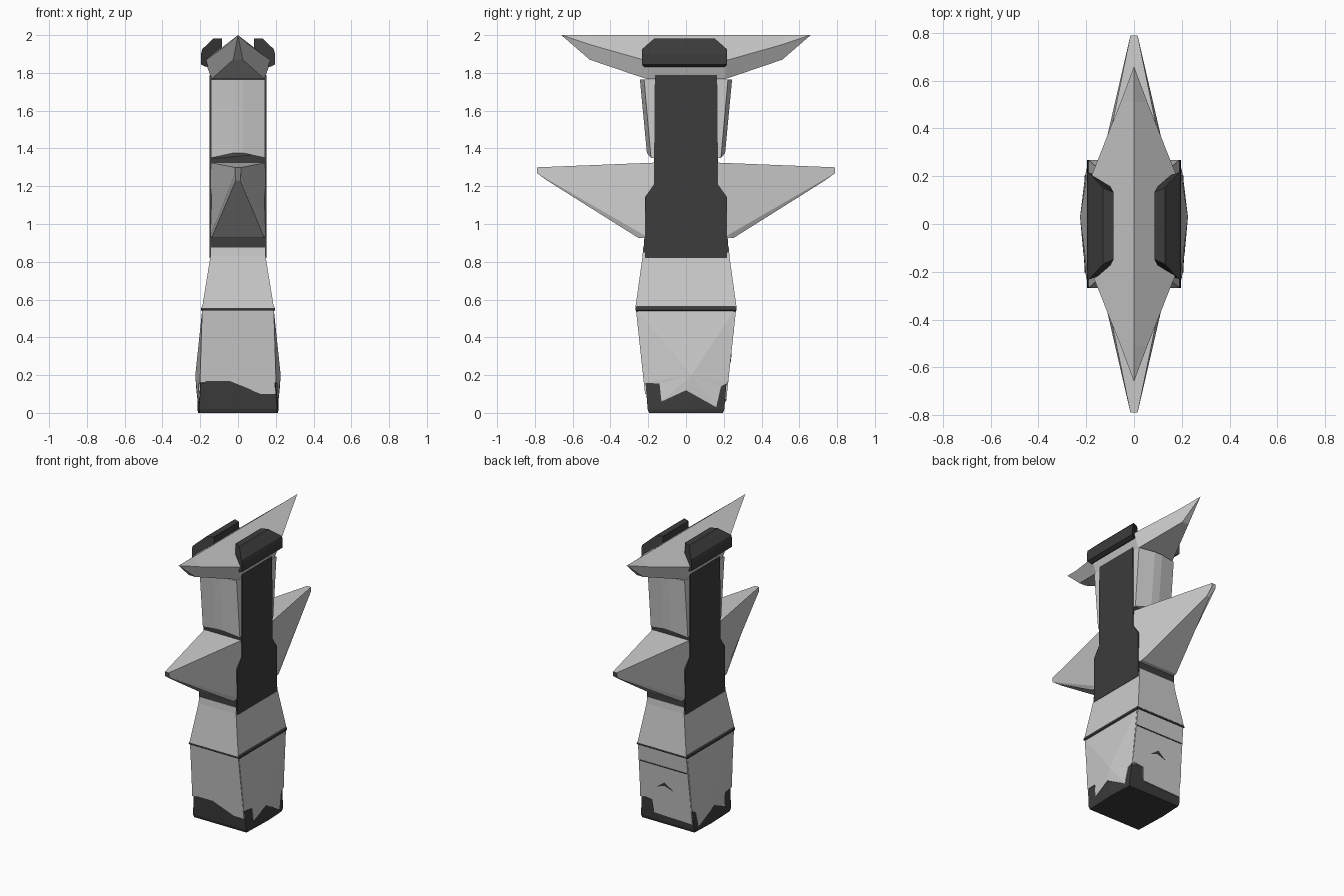
import bpy, bmesh
from mathutils import Vector

if "Cube" in bpy.data.objects:
    bpy.data.objects.remove(bpy.data.objects["Cube"])

dark = bpy.data.materials.new("dark_metal")
dark.diffuse_color = (0.045, 0.045, 0.045, 1)
dark.use_nodes = True
dark.node_tree.nodes["Principled BSDF"].inputs["Base Color"].default_value = dark.diffuse_color


def finish(name, bm, mat=None):
    bmesh.ops.recalc_face_normals(bm, faces=bm.faces)
    me = bpy.data.meshes.new(name)
    bm.to_mesh(me)
    bm.free()
    ob = bpy.data.objects.new(name, me)
    bpy.context.collection.objects.link(ob)
    if mat:
        me.materials.append(mat)
    return ob


def loft(name, rings, mat=None):
    """Closed skin through equal-length rings, capped at both ends."""
    bm = bmesh.new()
    vs = [[bm.verts.new(p) for p in r] for r in rings]
    n = len(rings[0])
    for a, b in zip(vs, vs[1:]):
        for i in range(n):
            j = (i + 1) % n
            bm.faces.new((a[i], a[j], b[j], b[i]))
    bm.faces.new(vs[0])
    bm.faces.new(vs[-1])
    bmesh.ops.remove_doubles(bm, verts=bm.verts, dist=0.0005)
    return finish(name, bm, mat)


def panel(name, outline, centre, inward, mat=None):
    """Thin faceted plate fanned around a centre point."""
    bm = bmesh.new()
    rims = []
    for off in (Vector((0, 0, 0)), Vector(inward)):
        rim = [bm.verts.new(Vector(p) + off) for p in outline]
        c = bm.verts.new(Vector(centre) + off)
        for i in range(len(rim)):
            bm.faces.new((rim[i - 1], rim[i], c))
        rims.append(rim)
    a, b = rims
    for i in range(len(a)):
        bm.faces.new((a[i - 1], a[i], b[i], b[i - 1]))
    return finish(name, bm, mat)


def rect(x, y, z):
    return [(-x, -y, z), (x, -y, z), (x, y, z), (-x, y, z)]


def hexa(x, y, bulge, z):
    return [(-x, -y, z), (x, -y, z), (x + bulge, 0.03, z),
            (x, y, z), (-x, y, z), (-x - bulge, 0.03, z)]


# Lower block: dark core with light plates
loft("base_core", [hexa(0.203, 0.196, 0.008, 0), hexa(0.207, 0.203, 0.008, 0.02),
                   hexa(0.196, 0.215, 0.018, 0.17),
                   hexa(0.18, 0.252, 0.0, 0.545)], dark)
side = [(-0.258, 0.545), (-0.222, 0.16), (-0.14, 0.155), (-0.13, 0.06), (0, 0.12),
        (0.16, 0.03), (0.185, 0.14), (0.222, 0.16), (0.255, 0.545)]
for s, tag in ((1, "right"), (-1, "left")):
    pts = []
    for y, z in side:
        edge = 0.206 - 0.03 * z
        bulge = 0.018 * max(0, 1 - abs(y) / 0.22) * (z < 0.3)
        pts.append((s * (edge + bulge), y, z))
    panel("base_side_plate_" + tag, pts, (s * 0.226, 0.03, 0.2), (-s * 0.03, 0, 0))


def face_y(z):
    return 0.206 + 0.108 * z


ends = {-1: [(-0.188, 0.545), (-0.198, 0.165), (-0.04, 0.165), (0.12, 0.1),
             (0.198, 0.1), (0.188, 0.545)],
        1: [(-0.188, 0.545), (-0.198, 0.06), (0.1, 0.07), (0.11, 0.16),
            (0.198, 0.17), (0.188, 0.545)]}
for s, tag in ((-1, "front"), (1, "back")):
    panel("base_%s_plate" % tag, [(x, s * face_y(z), z) for x, z in ends[s]],
          (0, s * face_y(0.3), 0.3), (0, -s * 0.03, 0))

# Groove and small chevron on the back plate
marks = {"back_groove": [(-0.185, 0.425), (0.185, 0.425), (0.185, 0.433), (-0.185, 0.433)],
         "back_chevron": [(-0.06, 0.27), (0, 0.29), (0.06, 0.27), (0, 0.315)]}
for name, pts in marks.items():
    cz = 0.30 if "chevron" in name else 0.429
    panel(name, [(x, face_y(z) + 0.002, z) for x, z in pts],
          (0, face_y(cz) + 0.002, cz), (0, -0.01, 0), dark)

# Dark waist band and tapered light sleeve
loft("waist_band", [rect(0.19, 0.262, 0.538), rect(0.196, 0.268, 0.545),
                    rect(0.194, 0.266, 0.558), rect(0.184, 0.258, 0.572)], dark)
loft("lower_sleeve", [rect(0.19, 0.268, 0.556), rect(0.146, 0.23, 0.83),
                      rect(0.143, 0.227, 0.875)])

# Dark grip core with stepped side profile
prof = [(0.218, 0.82), (0.218, 1.14), (0.17, 1.21), (0.165, 1.79)]
loft("grip_core", [rect(0.15, y, z) for y, z in prof], dark)
loft("grip_collar", [rect(0.145, 0.226, 0.85), rect(0.145, 0.22, 0.935)], dark)

# Guard spikes, upper grip plates, front and back
for s, tag in ((-1, "front"), (1, "back")):
    loft("guard_spike_" + tag, [
        [(-0.146, 0, 0.93), (0.146, 0, 0.93), (0.146, 0, 0.94),
         (0.146, 0, 1.325), (-0.146, 0, 1.325), (-0.146, 0, 0.94)],
        [(-0.14, s * 0.25, 0.925), (0.14, s * 0.25, 0.925), (0.146, s * 0.22, 0.94),
         (0.145, s * 0.16, 1.325), (-0.145, s * 0.16, 1.325), (-0.146, s * 0.22, 0.94)],
        [(-0.012, s * 0.735, 1.23), (0.012, s * 0.735, 1.23), (0.015, s * 0.79, 1.27),
         (0.015, s * 0.79, 1.3), (-0.015, s * 0.79, 1.3), (-0.015, s * 0.79, 1.27)]])
    loft("upper_grip_plate_" + tag, [
        [(-0.144, s * 0.1, z), (0.144, s * 0.1, z), (0.144, s * y, z),
         (0.03, s * (y + 0.022), z + dz), (-0.03, s * (y + 0.022), z + dz),
         (-0.144, s * y, z)]
        for y, z, dz in ((0.185, 1.35, 0.025), (0.222, 1.765, 0))])


# Double-pointed head
def head_ring(y, w, zw, b, zb):
    return [(0, y, 2.0), (w, y, zw), (b, y, zb), (-b, y, zb), (-w, y, zw)]


half = [(0.66, 0, 2.0, 0, 2.0), (0.51, 0.056, 1.95, 0.025, 1.87), (0.21, 0.175, 1.865, 0.14, 1.768)]
loft("head", [head_ring(-y, *r) for y, *r in half] +
     [head_ring(y, *r) for y, *r in reversed(half)])

# Dark cheek pads on the head: (x, z, half length)
cheek = [(0.085, 1.9, 0.14), (0.085, 1.983, 0.14), (0.13, 1.982, 0.16), (0.19, 1.925, 0.225),
         (0.196, 1.9, 0.225), (0.196, 1.845, 0.225), (0.17, 1.832, 0.215), (0.12, 1.84, 0.2)]
for s, tag in ((1, "right"), (-1, "left")):
    loft("head_cheek_" + tag, [[(s * x, e * h - 0.008, z) for x, z, h in cheek]
                               for e in (-1, 1)], dark)
